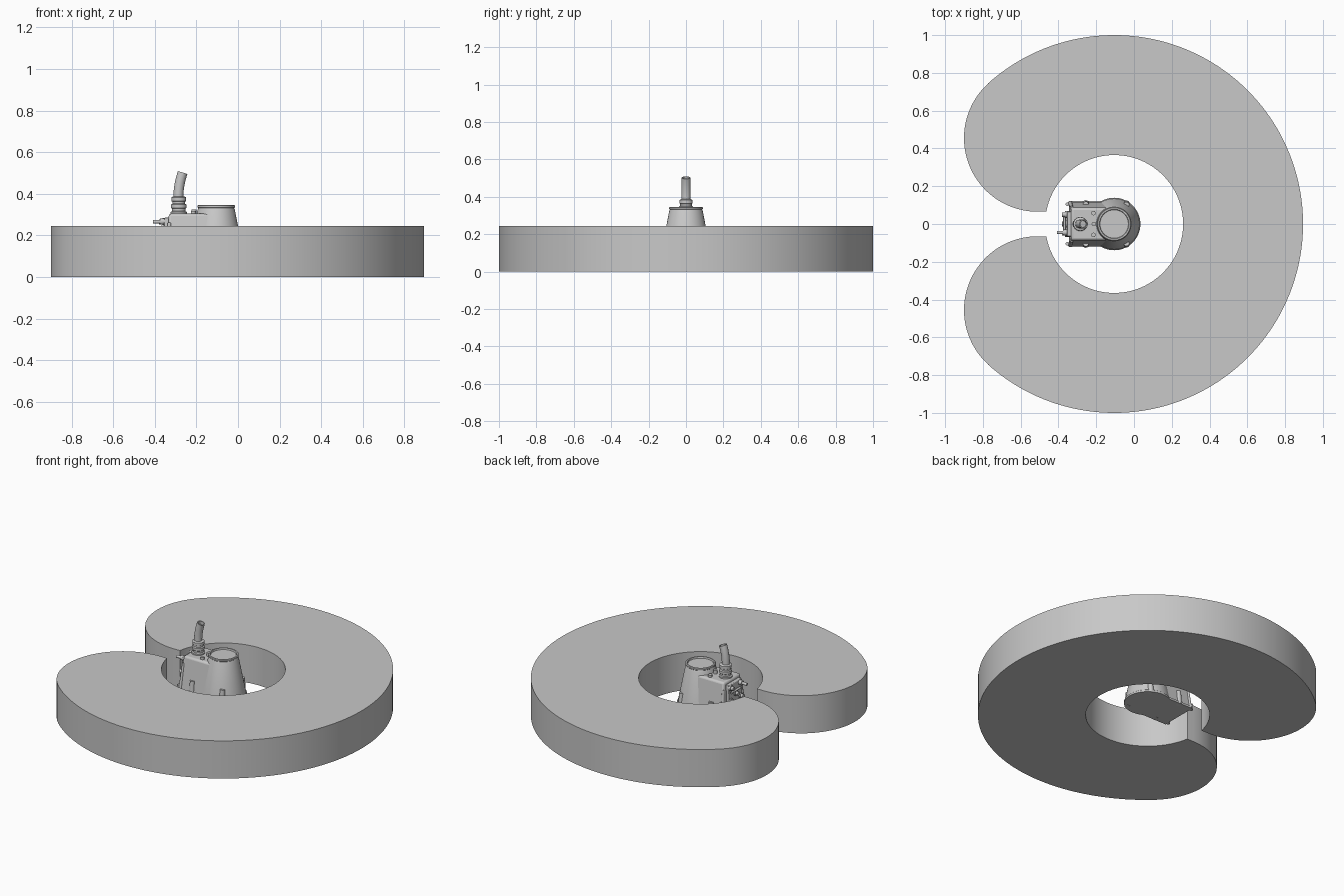
import bpy, bmesh, math
from mathutils import Vector

cube = bpy.data.objects.get("Cube")
if cube:
    bpy.data.objects.remove(cube, do_unlink=True)

grey = bpy.data.materials.new("plain_grey")
grey.use_nodes = True
COLOUR = (0.58, 0.58, 0.58, 1)
grey.diffuse_color = COLOUR
grey.node_tree.nodes["Principled BSDF"].inputs["Base Color"].default_value = COLOUR

CX = -0.105  # shared axis of the ring and the pump head


def finish(name, bm, bevel=0, angle=30):
    bmesh.ops.recalc_face_normals(bm, faces=bm.faces)
    mesh = bpy.data.meshes.new(name)
    bm.to_mesh(mesh)
    bm.free()
    ob = bpy.data.objects.new(name, mesh)
    bpy.context.collection.objects.link(ob)
    mesh.materials.append(grey)
    if bevel:
        mod = ob.modifiers.new("soft_edges", "BEVEL")
        mod.width, mod.segments = bevel, 3
    bpy.ops.object.select_all(action="DESELECT")
    ob.select_set(True)
    bpy.context.view_layer.objects.active = ob
    bpy.ops.object.shade_smooth_by_angle(angle=math.radians(angle))
    return ob


def arc(cx, cy, r, a0, a1, n):
    return [(cx + r * math.cos(a0 + (a1 - a0) * i / n),
             cy + r * math.sin(a0 + (a1 - a0) * i / n)) for i in range(n + 1)]


def lathe(name, profile, x, y, steps=48):
    """Revolve (radius, height) points about a vertical axis."""
    bm = bmesh.new()
    vs = [bm.verts.new((x + r, y, z)) for r, z in profile]
    es = [bm.edges.new(pair) for pair in zip(vs, vs[1:])]
    bmesh.ops.spin(bm, geom=vs + es, cent=(x, y, 0), axis=(0, 0, 1),
                   angle=math.tau, steps=steps, use_duplicate=False)
    bmesh.ops.remove_doubles(bm, verts=bm.verts, dist=1e-5)
    return finish(name, bm)


def rod(name, start, end, r0, r1=None, sides=20):
    a, b = Vector(start), Vector(end)
    bm = bmesh.new()
    bmesh.ops.create_cone(bm, cap_ends=True, segments=sides, radius1=r0,
                          radius2=r0 if r1 is None else r1, depth=(b - a).length)
    turn = (b - a).to_track_quat("Z", "Y").to_matrix()
    for v in bm.verts:
        v.co = turn @ v.co + (a + b) / 2
    return finish(name, bm)


def frustum(name, x0, x1, half0, half1, z0, z1, lean=0, bevel=0):
    """Box whose sides narrow towards the top."""
    bm = bmesh.new()
    bmesh.ops.create_cube(bm, size=2)
    for v in bm.verts:
        top = v.co.z > 0
        v.co = ((x0 + lean * top) if v.co.x < 0 else x1,
                math.copysign(half1 if top else half0, v.co.y), z1 if top else z0)
    return finish(name, bm, bevel)


# Open ring with rounded ends, one half outline mirrored
LX, LY, LR = -0.51, 0.455, 0.39
tangent = math.atan2(LY, LX - CX)
gap = 0.065
inner = math.pi - math.asin(gap / 0.365)
half = arc(CX, 0, 1.0, 0, tangent, 72)
half += arc(LX, LY, LR, tangent, 1.5 * math.pi, 48)[1:]
half += arc(CX, 0, 0.365, inner, 0, 64)
outline = half + [(x, -y) for x, y in half[-2:0:-1]]
bm = bmesh.new()
base = bm.faces.new([bm.verts.new((x, y, 0)) for x, y in outline])
lift = bmesh.ops.extrude_face_region(bm, geom=[base], use_keep_orig=True)
for item in lift["geom"]:
    if isinstance(item, bmesh.types.BMVert):
        item.co.z = 0.245
finish("open_ring", bm)

# Pump housing: tapered round head and sloping rear block
lathe("pump_head", [(0, 0.08), (0.139, 0.08), (0.139, 0.092), (0.134, 0.096),
                    (0.09, 0.322), (0.085, 0.333), (0.079, 0.337), (0, 0.337)], CX, 0, 64)
lathe("head_rim", [(0.084, 0.33), (0.09, 0.335), (0.09, 0.343), (0.086, 0.346),
                   (0.078, 0.346), (0.075, 0.338), (0.075, 0.33)], CX, 0, 64)
frustum("pump_rear", -0.345, CX, 0.117, 0.085, 0.08, 0.304, 0.012, 0.012)
frustum("base_flange", -0.345, CX, 0.122, 0.121, 0.08, 0.094)

# Bolt lugs and top screws on both sides
for side, word in ((1, "left"), (-1, "right")):
    for x, y, place in ((-0.255, 0.108, "rear"), (-0.04, 0.106, "front")):
        rod(f"{place}_{word}_lug", (x, side * y, 0.08), (x, side * y * 0.96, 0.17), 0.018, 0.015)
    rod(f"rear_{word}_rib", (-0.338, side * 0.112, 0.085), (-0.33, side * 0.088, 0.26), 0.011, 0.008)
    rod(f"top_{word}_screw", (-0.215, side * 0.058, 0.30), (-0.215, side * 0.058, 0.318), 0.012)
    rod(f"corner_{word}_foot", (-0.352, side * 0.105, 0.08), (-0.352, side * 0.105, 0.12), 0.01)
rod("top_plug", (-0.212, 0, 0.30), (-0.212, 0, 0.325), 0.012)

# Outlet collar with clamp bands
lathe("outlet_collar", [(0, 0.295), (0.04, 0.295), (0.04, 0.312), (0.033, 0.316),
                        (0.033, 0.328), (0.038, 0.332), (0.038, 0.348), (0.031, 0.352),
                        (0.031, 0.362), (0.036, 0.365), (0.036, 0.382), (0.027, 0.387),
                        (0, 0.387)], -0.285, 0)

# Curved hose leaning forward, hollow at its mouth
rings, sides = 12, 24
bm = bmesh.new()
loops = []
for i in range(rings + 2):
    t = min(i, rings) / rings
    lean = 0.3 * t
    radius = 0.024 if i <= rings else 0.018
    mid = Vector((-0.287 + 0.021 * t * t, 0, 0.38 + 0.122 * t))
    across = Vector((math.cos(lean), 0, -math.sin(lean)))
    loops.append([bm.verts.new(mid + radius * (across * math.cos(a) + Vector((0, math.sin(a), 0))))
                  for a in (math.tau * k / sides for k in range(sides))])
sunk = [bm.verts.new(v.co - Vector((0.006, 0, 0.02))) for v in loops[-1]]
loops.append(sunk)
for low, high in zip(loops, loops[1:]):
    for k in range(sides):
        n = (k + 1) % sides
        bm.faces.new((low[k], low[n], high[n], high[k]))
bm.faces.new(sunk)
bm.faces.new(loops[0][::-1])
finish("hose", bm)

# Rear control plate with knobs, lever and cable
frustum("control_plate", -0.358, -0.33, 0.07, 0.065, 0.15, 0.285, 0.004, 0.004)
for k, (y, z) in enumerate(((0.05, 0.265), (0.05, 0.18), (-0.05, 0.18), (0.0, 0.215))):
    rod(f"plate_knob_{k + 1}", (-0.345, y, z), (-0.38, y, z), 0.012)
    rod(f"plate_washer_{k + 1}", (-0.345, y, z), (-0.364, y, z), 0.018)
rod("lever", (-0.34, -0.045, 0.267), (-0.408, -0.045, 0.265), 0.009)
rod("lever_collar", (-0.34, -0.045, 0.267), (-0.375, -0.045, 0.266), 0.015)
rod("cross_pin", (-0.368, -0.03, 0.24), (-0.368, 0.06, 0.24), 0.007)
